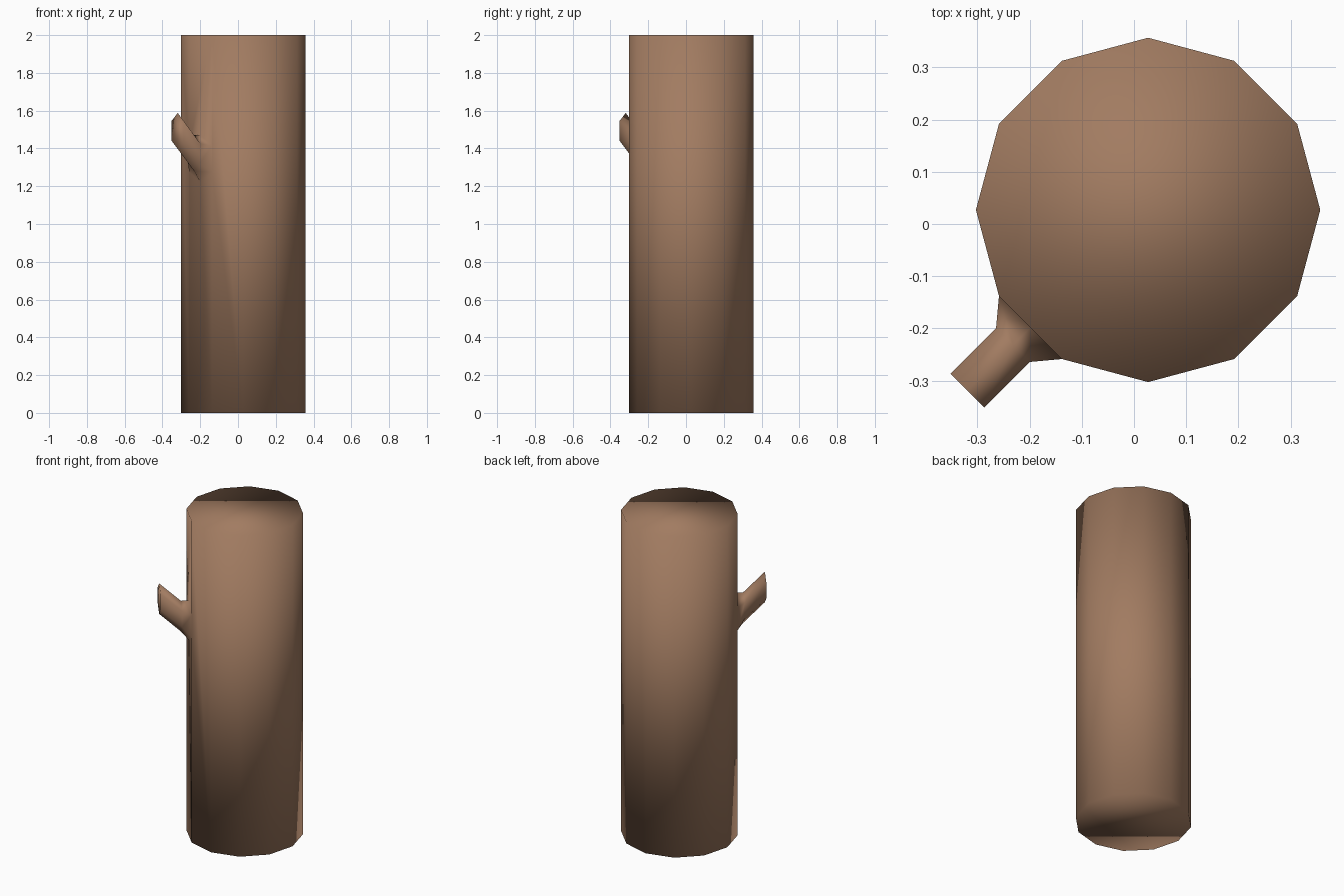
import bpy, bmesh, math
from mathutils import Vector

if "Cube" in bpy.data.objects:
    bpy.data.objects.remove(bpy.data.objects["Cube"])

bark = bpy.data.materials.new("bark brown")
bark.diffuse_color = (0.36, 0.20, 0.12, 1)
bark.use_nodes = True
bark.node_tree.nodes["Principled BSDF"].inputs["Base Color"].default_value = bark.diffuse_color

C, R, N = 0.027, 0.33, 12
bm = bmesh.new()

# trunk rings (12 sides)
def ring(z):
    return [bm.verts.new((C + R * math.cos(math.tau * i / N),
                          C + R * math.sin(math.tau * i / N), z)) for i in range(N)]

low, high = ring(0), ring(2)
out = Vector((-1, -1, 0)).normalized()     # direction of the branch
side = Vector((1, -1, 0)).normalized()     # across the branch
axis = Vector((C, C, 0))

# six-sided branch section: top, right pair, bottom, left pair
def section(dist, half, zc, tall, short):
    pts = [(0, tall), (1, short), (1, -short), (0, -tall), (-1, -short), (-1, short)]
    return [bm.verts.new(axis + out * dist + side * half * s + Vector((0, 0, zc + h)))
            for s, h in pts]

root = section(R * math.cos(math.pi / N), R * math.sin(math.pi / N), 1.345, 0.125, 0.07)
neck = section(0.366, 0.046, 1.375, 0.095, 0.05)
tip = section(0.490, 0.046, 1.493, 0.095, 0.052)

# trunk sides; the faces around the branch share its root vertices
t, r1, r2, b, l2, l1 = root
for i in range(N):
    j = (i + 1) % N
    if i == 7:
        bm.faces.new((high[7], l1, t, r1, high[8]))
        bm.faces.new((low[7], low[8], r2, b, l2))
    elif i == 6:
        bm.faces.new((low[6], low[7], l2, l1, high[7], high[6]))
    elif i == 8:
        bm.faces.new((low[8], low[9], high[9], high[8], r1, r2))
    else:
        bm.faces.new((low[i], low[j], high[j], high[i]))
bm.faces.new(high)
bm.faces.new(low[::-1])

# flared root, stub and its end cap
for a, c in ((root, neck), (neck, tip)):
    for i in range(6):
        j = (i + 1) % 6
        bm.faces.new((a[i], a[j], c[j], c[i]))
bm.faces.new(tip)

bmesh.ops.recalc_face_normals(bm, faces=bm.faces[:])
for f in bm.faces:
    f.smooth = True
mesh = bpy.data.meshes.new("log_with_branch")
bm.to_mesh(mesh)
bm.free()
mesh.materials.append(bark)
log = bpy.data.objects.new("log_with_branch", mesh)
bpy.context.collection.objects.link(log)
